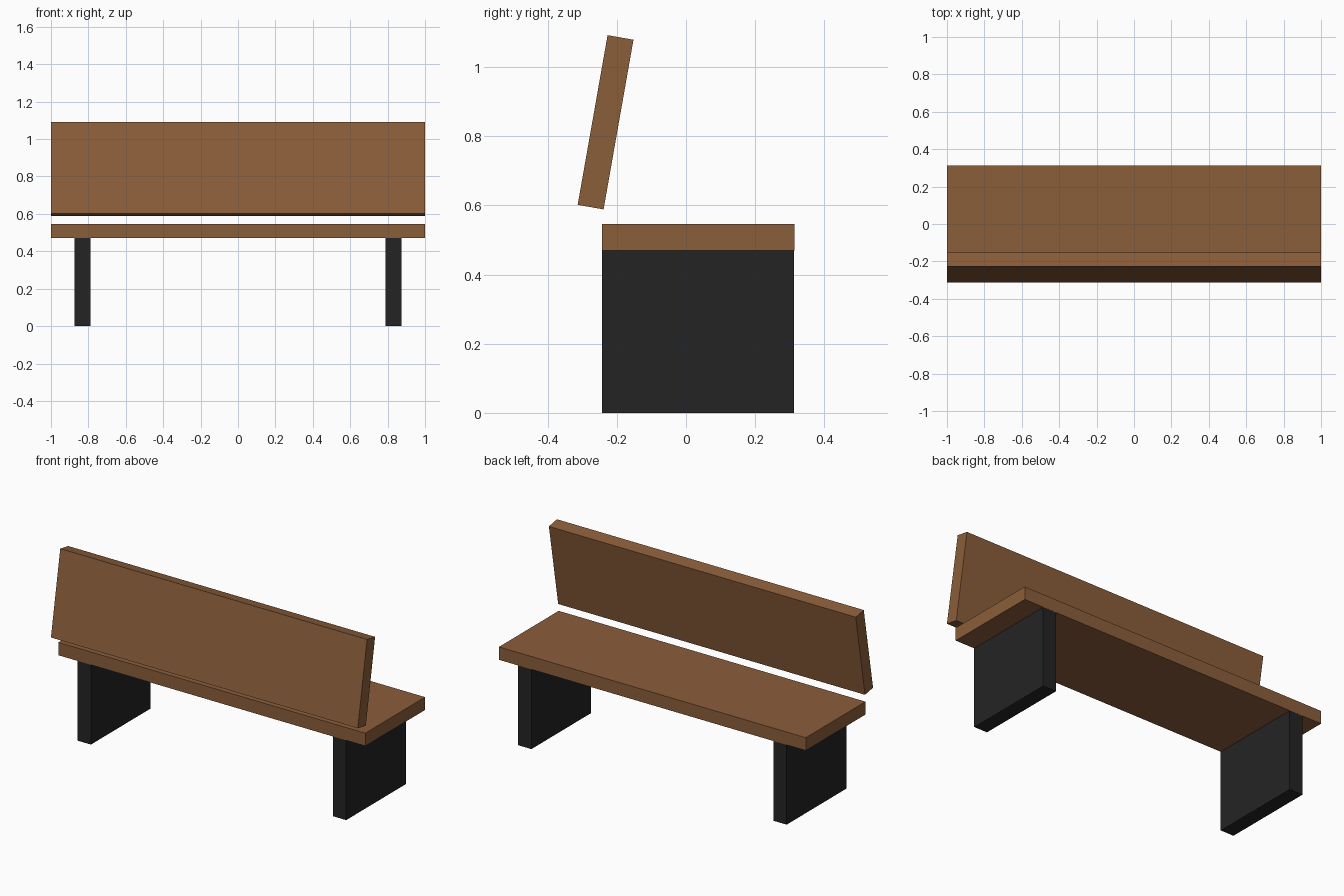
import bpy
import math

if "Cube" in bpy.data.objects:
    bpy.data.objects.remove(bpy.data.objects["Cube"])


def material(name, rgb):
    mat = bpy.data.materials.new(name)
    mat.diffuse_color = (*rgb, 1.0)
    mat.use_nodes = True
    mat.node_tree.nodes["Principled BSDF"].inputs["Base Color"].default_value = mat.diffuse_color
    return mat


def box(name, center, size, mat, tilt=0.0):
    bpy.ops.mesh.primitive_cube_add(size=1, location=center)
    obj = bpy.context.object
    obj.name = name
    obj.scale = size
    obj.rotation_euler.x = math.radians(tilt)
    obj.data.materials.append(mat)
    return obj


wood = material("brown wood", (0.258, 0.112, 0.043))
metal = material("dark metal", (0.0176, 0.0176, 0.0176))

# Seat plank
box("seat", (0, 0.035, 0.508), (2.0, 0.556, 0.076), wood)

# Leaning backrest, floating just above the seat
box("backrest", (0, -0.2325, 0.84), (2.0, 0.076, 0.498), wood, tilt=-10)

# Slab legs, their tops sunk slightly into the seat
for side, label in ((-1, "left"), (1, "right")):
    box(f"{label}_leg", (side * 0.832, 0.035, 0.245), (0.086, 0.555, 0.49), metal)
